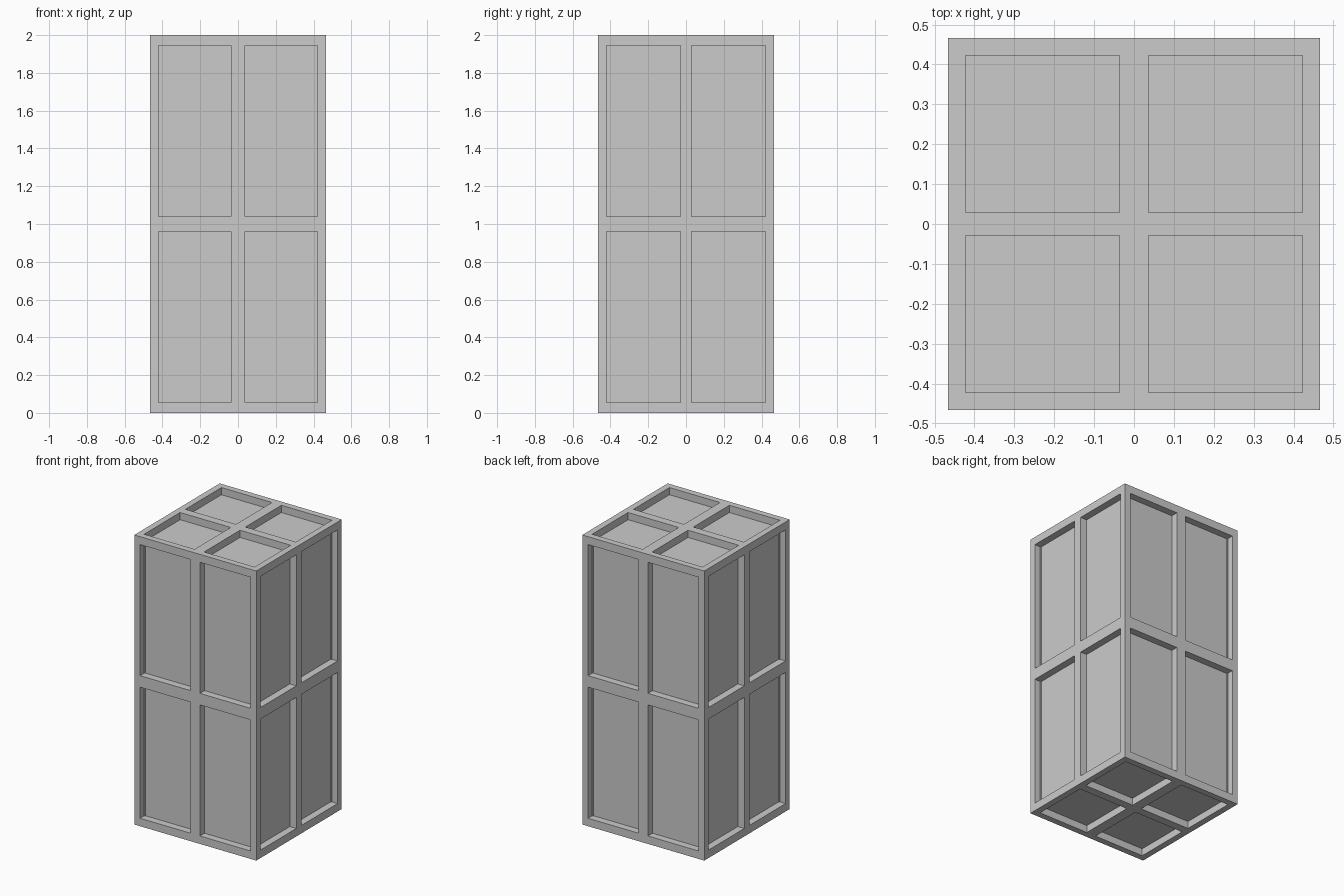
import bpy, bmesh, math
from mathutils import Matrix, Vector

if "Cube" in bpy.data.objects:
    bpy.data.objects.remove(bpy.data.objects["Cube"])

HALF = Vector((0.466, 0.466, 1.0))
# inner and outer panel edges along each axis, measured from the centre
EDGES = [(0.036, 0.422), (0.029, 0.422), (0.04, 0.945)]
DEPTH = 0.05

# plain block
bm = bmesh.new()
bmesh.ops.create_cube(bm, size=2, matrix=Matrix.Diagonal((*HALF, 1)))

# score the block along every panel edge
for axis in range(3):
    normal = Vector((0, 0, 0))
    normal[axis] = 1
    for e in EDGES[axis]:
        for s in (-1, 1):
            bmesh.ops.bisect_plane(bm, geom=bm.verts[:] + bm.edges[:] + bm.faces[:],
                                   plane_co=normal * e * s, plane_no=normal, dist=1e-5)

# a panel cell lies between inner and outer edges on both in-plane axes
def is_panel(face):
    c, n = face.calc_center_median(), face.normal
    return all(EDGES[a][0] < abs(c[a]) < EDGES[a][1] for a in range(3) if abs(n[a]) < 0.5)

# sink the four panels of each side
panels = [f for f in bm.faces if is_panel(f)]
sunk = bmesh.ops.extrude_discrete_faces(bm, faces=panels)["faces"]
for f in sunk:
    bmesh.ops.translate(bm, verts=f.verts[:], vec=-f.normal.copy() * DEPTH)

bmesh.ops.recalc_face_normals(bm, faces=bm.faces[:])
bmesh.ops.translate(bm, verts=bm.verts[:], vec=(0, 0, HALF.z))

mesh = bpy.data.meshes.new("panelled_block")
bm.to_mesh(mesh)
bm.free()
obj = bpy.data.objects.new("panelled_block", mesh)
bpy.context.collection.objects.link(obj)
